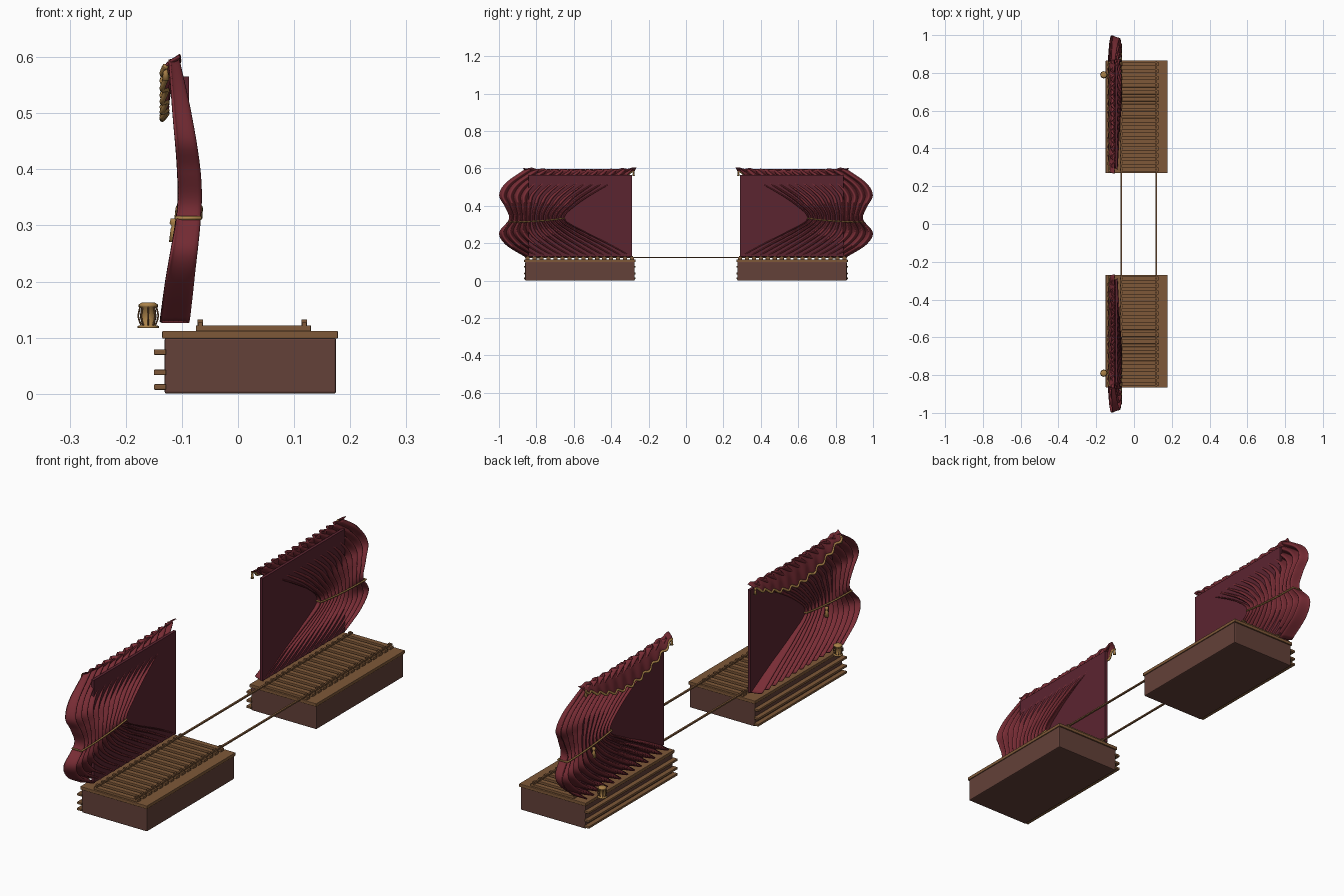
import bpy, bmesh, math
from mathutils import Vector

cube = bpy.data.objects.get("Cube")
if cube:
    bpy.data.objects.remove(cube, do_unlink=True)


def material(name, rgb):
    m = bpy.data.materials.new(name)
    m.use_nodes = True
    m.diffuse_color = (*rgb, 1)
    m.node_tree.nodes["Principled BSDF"].inputs["Base Color"].default_value = (*rgb, 1)
    return m


DARK_WOOD = material("dark wood", (0.125, 0.052, 0.040))
WOOD = material("warm wood", (0.21, 0.098, 0.040))
CLOTH = material("red velvet", (0.19, 0.026, 0.036))
BACKING = material("deep maroon", (0.105, 0.018, 0.030))
GOLD = material("old gold", (0.40, 0.22, 0.065))


def finish(name, bm, mat, smooth=False):
    bmesh.ops.recalc_face_normals(bm, faces=bm.faces)
    me = bpy.data.meshes.new(name)
    bm.to_mesh(me)
    bm.free()
    me.materials.append(mat)
    for p in me.polygons:
        p.use_smooth = smooth
    ob = bpy.data.objects.new(name, me)
    bpy.context.collection.objects.link(ob)
    return ob


def boxes(name, spans, mat, bevel=0.0):
    """One object made of boxes, each given as x, y and z spans."""
    bm = bmesh.new()
    for span in spans:
        vs = bmesh.ops.create_cube(bm, size=1)["verts"]
        for v in vs:
            v.co = Vector([(a + b) / 2 + c * (b - a) for (a, b), c in zip(span, v.co)])
    ob = finish(name, bm, mat)
    if bevel:
        mod = ob.modifiers.new("soft edges", "BEVEL")
        mod.width, mod.segments = bevel, 2
    return ob


def sheet(name, fn, nu, nv, mat, thickness=0.0):
    """Smooth grid through fn(u, v), optionally thickened."""
    bm = bmesh.new()
    rows = [[bm.verts.new(fn(i / nu, j / nv)) for i in range(nu + 1)] for j in range(nv + 1)]
    for a, b in zip(rows, rows[1:]):
        for i in range(nu):
            bm.faces.new((a[i], a[i + 1], b[i + 1], b[i]))
    if not thickness:
        bmesh.ops.remove_doubles(bm, verts=bm.verts, dist=1e-5)
    ob = finish(name, bm, mat, True)
    if thickness:
        mod = ob.modifiers.new("cloth thickness", "SOLIDIFY")
        mod.thickness, mod.offset = thickness, 0
    return ob


def rope(name, paths, radius, mat, closed=False):
    cu = bpy.data.curves.new(name, "CURVE")
    cu.dimensions = "3D"
    cu.bevel_depth, cu.bevel_resolution = radius, 2
    cu.use_fill_caps = True
    for path in paths:
        sp = cu.splines.new("POLY")
        sp.points.add(len(path) - 1)
        for p, co in zip(sp.points, path):
            p.co = (*co, 1)
        sp.use_cyclic_u = closed
        sp.use_smooth = True
    cu.materials.append(mat)
    ob = bpy.data.objects.new(name, cu)
    bpy.context.collection.objects.link(ob)
    return ob


def lathe(name, profile, centre, mat):
    """Turned part from (radius, height) points."""
    def fn(u, v):
        r, h = profile[round(v * (len(profile) - 1))]
        a = 2 * math.pi * u
        return Vector(centre) + Vector((r * math.cos(a), r * math.sin(a), h))
    return sheet(name, fn, 20, len(profile) - 1, mat)


def spline(keys, z):
    """Smooth curve through (height, value) keys."""
    n = len(keys)
    i = max(k for k in range(n - 1) if k == 0 or keys[k][0] <= z)
    z1, p1 = keys[i]
    z2, p2 = keys[i + 1]
    z0, p0 = keys[max(i - 1, 0)]
    z3, p3 = keys[min(i + 2, n - 1)]
    d, t = z2 - z1, (z - z1) / (z2 - z1)
    m1, m2 = (p2 - p0) / (z2 - z0) * d, (p3 - p1) / (z3 - z1) * d
    return ((2*t**3 - 3*t**2 + 1) * p1 + (t**3 - 2*t**2 + t) * m1
            + (3*t**2 - 2*t**3) * p2 + (t**3 - t**2) * m2)


# curtain outline by height: inner edge, outer edge, centre depth, fold depth
INNER = [(.128, .29), (.2, .42), (.26, .54), (.33, .65), (.41, .58), (.51, .42), (.56, .32), (.595, .285)]
OUTER = [(.128, .86), (.19, .96), (.255, .998), (.33, .945), (.4, .97), (.455, .998), (.52, .965), (.595, .86)]
DEPTH = [(.128, -.113), (.2, -.104), (.33, -.087), (.4, -.088), (.5, -.1), (.595, -.114)]
FOLD = [(.128, .025), (.2, .024), (.33, .020), (.4, .019), (.5, .015), (.595, .008)]
FOLDS = 12.5


def drape(u, z, side):
    y = spline(INNER, z) * (1 - u) + spline(OUTER, z) * u
    x = spline(DEPTH, z) + spline(FOLD, z) * math.cos(2 * math.pi * FOLDS * u)
    return Vector((x, side * y, z))


def swag(u, v, side):
    """Pelmet cloth, deepest in the middle, rippled along its length."""
    ripple = math.sin(u * math.pi * 20)
    arch = math.sin(math.pi * u)
    top = .602 - .012 * arch + .003 * ripple
    low = .582 - .088 * arch + .005 * ripple
    x = -.104 - .025 * math.sin(v * math.pi / 2) + .004 * ripple * (.3 + .7 * v)
    lean = .012 * (2 * u - 1) * (1 - v)
    return Vector((x, side * (.278 + .58 * u + lean), top + (low - top) * v))


SLEEPERS = 16
RAILS = (-.067, .118)
for side, tag in ((1, "back"), (-1, "front")):
    def ys(a, b):
        return tuple(sorted((side * a, side * b)))

    # plinth, deck and long mouldings
    boxes(tag + "_plinth", [((-.131, .175), ys(.275, .86), (0, .1))], DARK_WOOD, .004)
    boxes(tag + "_deck", [((-.135, .178), ys(.27, .865), (.098, .112))], WOOD, .002)
    boxes(tag + "_mouldings", [((-.15, -.128), ys(.27, .865), (z - .005, z + .005))
                               for z in (.012, .038, .074)], WOOD, .002)

    # sleepers and rail chairs
    pitch = .595 / SLEEPERS
    mids = [.27 + pitch * (i + .5) for i in range(SLEEPERS)]
    boxes(tag + "_sleepers", [((-.075, .13), ys(m - .011, m + .011), (.111, .122))
                              for m in mids], WOOD, .0015)
    boxes(tag + "_rail_chairs", [((x - .005, x + .005), ys(m - .006, m + .006), (.121, .132))
                                 for m in mids for x in RAILS], WOOD)

    # backing panel and gathered curtain
    boxes(tag + "_panel", [((-.099, -.087), ys(.29, .842), (.13, .565))], BACKING)
    sheet(tag + "_curtain", lambda u, v: drape(u, .128 + .467 * v, side), 200, 44, CLOTH, .004)

    # pelmet with gold trim
    sheet(tag + "_pelmet", lambda u, v: swag(u, v, side), 120, 8, CLOTH, .004)
    trim = [swag(i / 120, 1, side) + Vector((-.002, 0, 0)) for i in range(121)]
    rope(tag + "_pelmet_trim", [trim], .005, GOLD)

    # tie-back rope passing round both faces of the gathered cloth
    loop = []
    for face in (-1, 1):
        for i in range(25):
            u = i / 24 if face < 0 else 1 - i / 24
            z = .313 + .02 * (1 - u) ** 2
            p = drape(u, z, side)
            p.x = spline(DEPTH, z) + face * (spline(FOLD, z) + .001)
            loop.append(p)
    rope(tag + "_tie_back", [loop], .0035, GOLD, True)

    # tassels on the tie-back and pelmet ends
    tassel = [(0, 0), (.006, 0), (.008, -.008), (.004, -.014), (.006, -.018), (.009, -.042), (0, -.042)]
    lathe(tag + "_tie_tassel", tassel, (-.114, side * .78, .312), GOLD)
    for end, y in (("inner", .28), ("outer", .855)):
        lathe(tag + "_" + end + "_tassel", [(r * .7, h * .7) for r, h in tassel],
              (-.129, side * y, .588), GOLD)

    # lantern on the audience side
    spot = (-.16, side * .79, .117)
    lathe(tag + "_lantern", [(0, 0), (.019, 0), (.019, .004), (.011, .005), (.015, .02), (.013, .036),
                             (.017, .038), (.017, .042), (.011, .046), (0, .046)], spot, GOLD)
    ribs = []
    for k in range(8):
        a = k * math.pi / 4
        ribs.append([Vector(spot) + Vector((r * math.cos(a), r * math.sin(a), h))
                     for r, h in ((.012, .004), (.016, .013), (.018, .022), (.016, .032), (.014, .039))])
    rope(tag + "_lantern_ribs", ribs, .0015, WOOD)

# rails joining the two stages
boxes("rails", [((x - .004, x + .004), (-.86, .86), (.121, .127)) for x in RAILS], WOOD)
